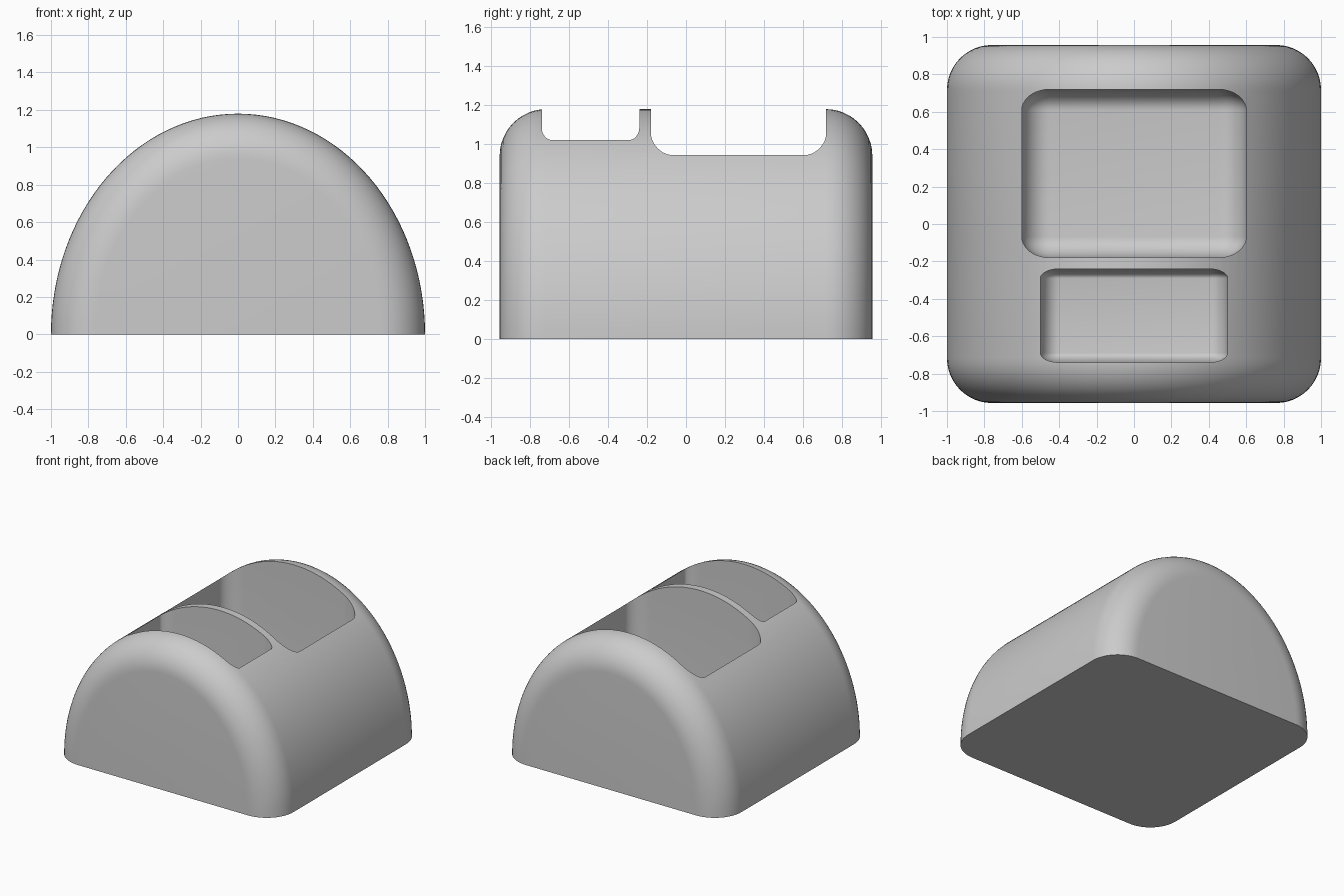
import bpy
import bmesh
from math import sin, cos, pi, radians

default = bpy.data.objects.get("Cube")
if default:
    bpy.data.objects.remove(default, do_unlink=True)

WIDTH, HEIGHT, DEPTH, ROUND = 1.0, 1.18, 0.957, 0.24
ARC, STEPS = 64, 12

# Single material
grey = bpy.data.materials.new("plain grey")
grey.use_nodes = True
colour = (0.6, 0.6, 0.6, 1)
grey.diffuse_color = colour
grey.node_tree.nodes["Principled BSDF"].inputs["Base Color"].default_value = colour


def make_object(name, bm):
    bmesh.ops.recalc_face_normals(bm, faces=bm.faces)
    mesh = bpy.data.meshes.new(name)
    bm.to_mesh(mesh)
    bm.free()
    obj = bpy.data.objects.new(name, mesh)
    mesh.materials.append(grey)
    bpy.context.collection.objects.link(obj)
    return obj


# Domed body: half ellipses lofted along y, shrinking around the rounded ends
def domed_body():
    bm = bmesh.new()
    front = []
    for i in range(STEPS + 1):
        a = i / STEPS * pi / 2
        front.append((-DEPTH + ROUND * (1 - cos(a)), ROUND * (1 - sin(a))))
    sections = front + [(-y, inset) for y, inset in reversed(front)]
    rings = []
    for y, inset in sections:
        angles = [pi * k / ARC for k in range(ARC + 1)]
        rings.append([bm.verts.new(((WIDTH - inset) * cos(t), y,
                                    (HEIGHT - inset) * abs(sin(t)) if 0 < t < pi else 0))
                      for t in angles])
    for a, b in zip(rings, rings[1:]):
        for k in range(ARC):
            bm.faces.new((a[k], a[k + 1], b[k + 1], b[k]))
    bm.faces.new(rings[0])
    bm.faces.new(rings[-1])
    # Flat base
    bm.faces.new([r[0] for r in rings] + [r[-1] for r in reversed(rings)])
    return make_object("domed_body", bm)


# Rounded box used to hollow out a pocket
def pocket_cutter(name, half_x, y0, y1, floor, top, rounding):
    bm = bmesh.new()
    bmesh.ops.create_cube(bm, size=2)
    bmesh.ops.bevel(bm, geom=bm.edges[:], offset=rounding, segments=10,
                    profile=0.5, affect='EDGES')
    bmesh.ops.scale(bm, vec=(half_x, (y1 - y0) / 2, (top - floor) / 2), verts=bm.verts)
    bmesh.ops.translate(bm, vec=(0, (y0 + y1) / 2, (top + floor) / 2), verts=bm.verts)
    obj = make_object(name, bm)
    obj.hide_render = True
    return obj


body = domed_body()
cutters = [
    pocket_cutter("large_pocket_cutter", 0.6, -0.18, 0.72, 0.3, 1.6, 0.25),
    pocket_cutter("small_pocket_cutter", 0.5, -0.74, -0.24, 0.3, 1.6, 0.2),
]

# Cut both pockets, then drop the cutters
bpy.context.view_layer.objects.active = body
body.select_set(True)
for cutter in cutters:
    cut = body.modifiers.new(cutter.name, 'BOOLEAN')
    cut.operation = 'DIFFERENCE'
    cut.solver = 'EXACT'
    cut.object = cutter
    bpy.ops.object.modifier_apply(modifier=cut.name)
    bpy.data.objects.remove(cutter, do_unlink=True)

bpy.ops.object.shade_smooth_by_angle(angle=radians(30))
